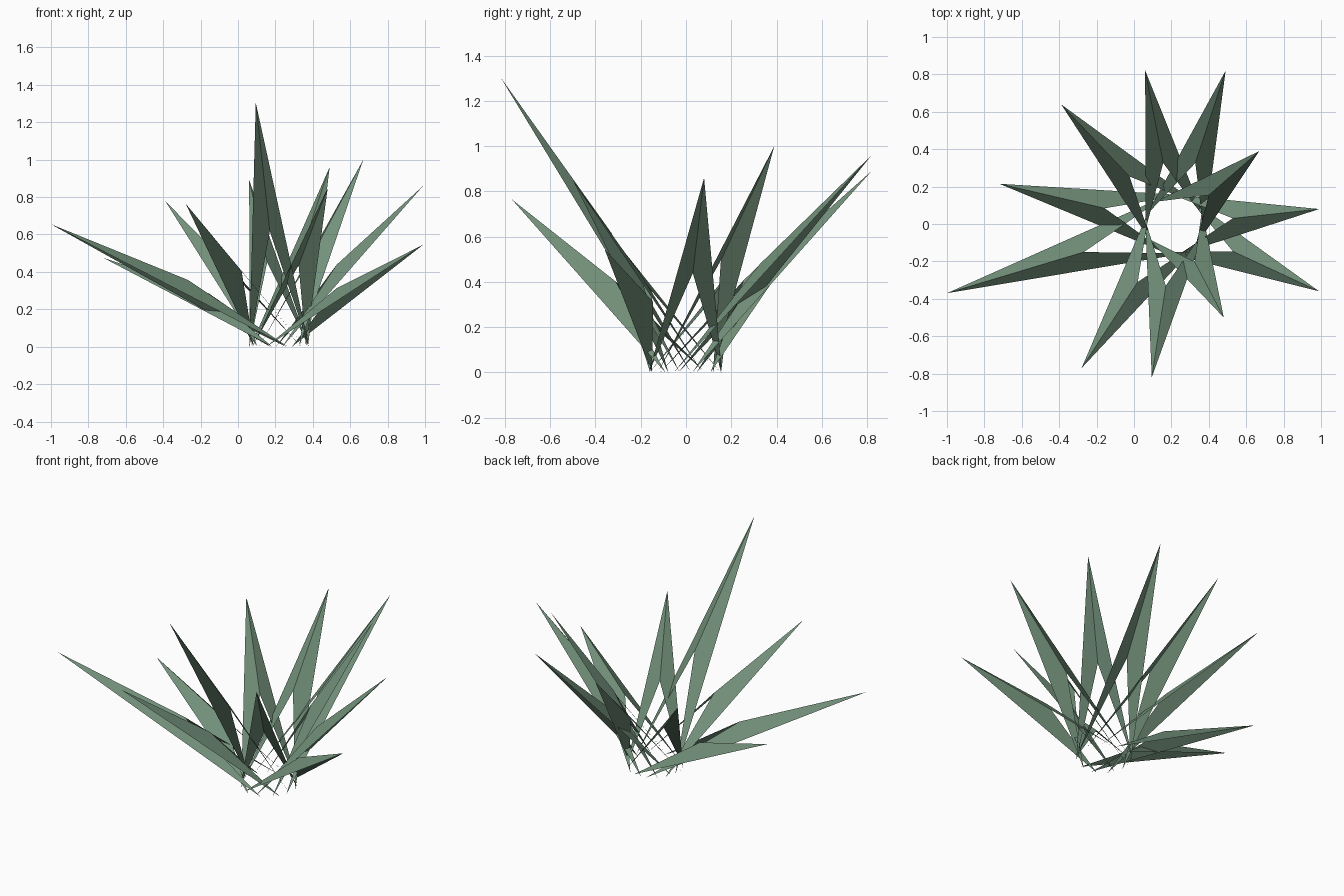
import bpy
from mathutils import Vector

if "Cube" in bpy.data.objects:
    bpy.data.objects.remove(bpy.data.objects["Cube"])

CENTRE = Vector((0.22, -0.003, 0))
RADIUS = 0.162      # half spread of each leaf's two feet
CREASE = 0.4        # crease point along the leaf, from the centre
LIFT = 0.095        # height of the crease above the leaf's flat plane

green = bpy.data.materials.new("leaf_green")
green.diffuse_color = (0.17, 0.28, 0.195, 1)
green.use_nodes = True
green.node_tree.nodes["Principled BSDF"].inputs["Base Color"].default_value = green.diffuse_color

# Leaf tips, anticlockwise
tips = [(0.99, 0.08, 0.86), (0.67, 0.39, 1.00), (0.49, 0.82, 0.96),
        (0.06, 0.82, 0.89), (-0.39, 0.64, 0.78), (-0.72, 0.215, 0.475),
        (-1.0, -0.37, 0.655), (-0.28, -0.77, 0.765), (0.095, -0.82, 1.305),
        (0.48, -0.50, 0.85), (0.99, -0.36, 0.545)]


def leaf(name, tip):
    # Folded blade: two triangles sharing a raised crease, each ending in a foot
    tip = Vector(tip)
    out = tip - CENTRE
    side = Vector((-out.y, out.x, 0)).normalized() * RADIUS
    crease = CENTRE + out * CREASE + Vector((0, 0, LIFT))
    mesh = bpy.data.meshes.new(name)
    mesh.from_pydata([tip, crease, CENTRE + side, CENTRE - side], [],
                     [(0, 1, 2), (1, 0, 3)])
    mesh.materials.append(green)
    mesh.update()
    # Faces point up
    if mesh.polygons[0].normal.z < 0:
        mesh.flip_normals()
    ob = bpy.data.objects.new(name, mesh)
    bpy.context.collection.objects.link(ob)


for i, t in enumerate(tips):
    leaf(f"leaf_{i + 1}", t)
